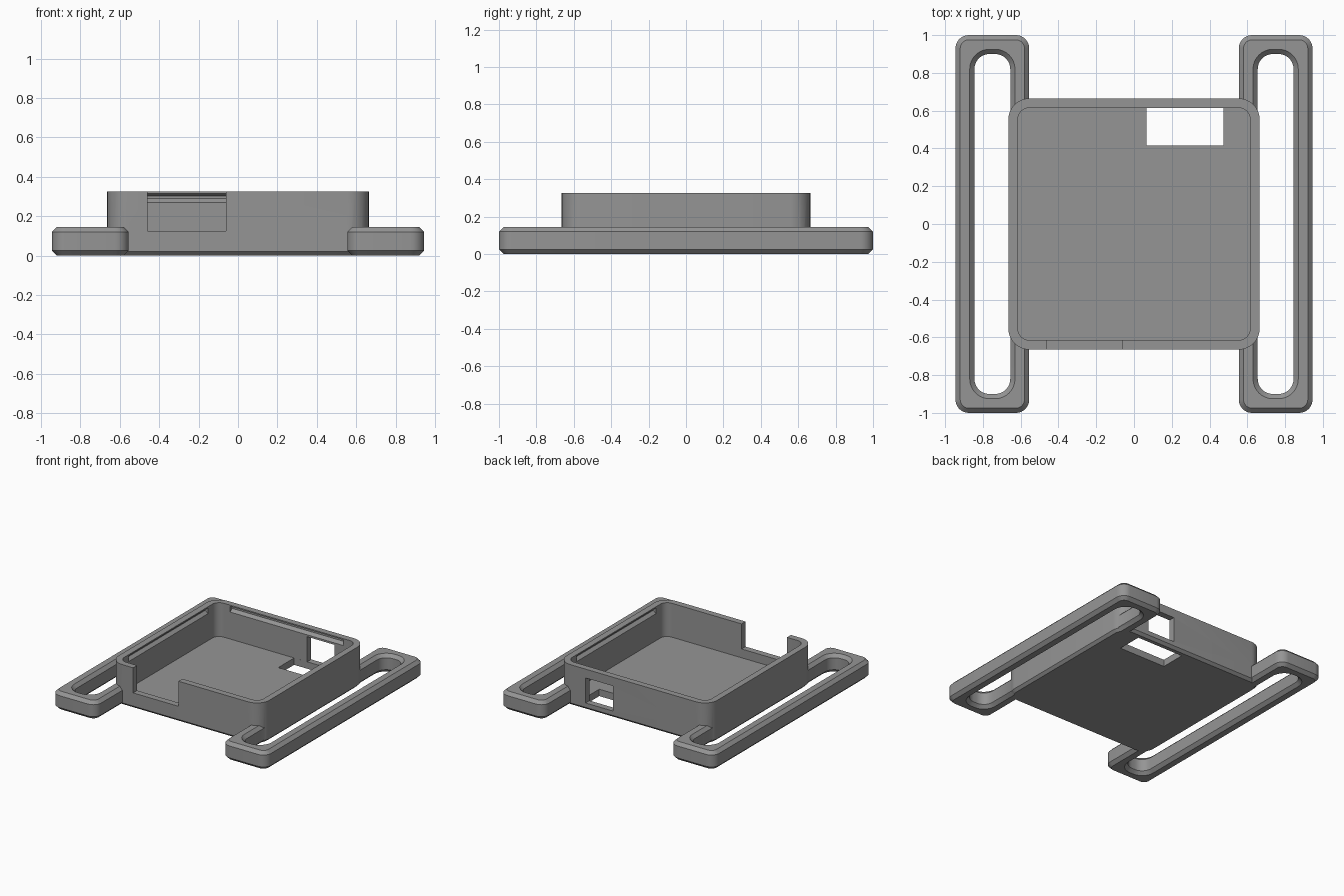
import bpy, bmesh, math
from mathutils import Matrix

if "Cube" in bpy.data.objects:
    bpy.data.objects.remove(bpy.data.objects["Cube"])

grey = bpy.data.materials.new("grey plastic")
grey.diffuse_color = (0.3, 0.3, 0.3, 1)
grey.use_nodes = True
grey.node_tree.nodes["Principled BSDF"].inputs["Base Color"].default_value = grey.diffuse_color


def make_object(name, bm, cutter=False):
    bmesh.ops.recalc_face_normals(bm, faces=bm.faces)
    mesh = bpy.data.meshes.new(name)
    bm.to_mesh(mesh)
    bm.free()
    mesh.materials.append(grey)
    ob = bpy.data.objects.new(name, mesh)
    bpy.context.collection.objects.link(ob)
    ob.hide_render = cutter
    return ob


def rounded_loft(name, cx, rings, cutter=False, steps=8):
    """Stack of rounded rectangles; each ring is (z, half x, half y, radius)."""
    bm = bmesh.new()
    loops = []
    for z, hx, hy, r in rings:
        loop = []
        for q, (sx, sy) in enumerate([(1, 1), (-1, 1), (-1, -1), (1, -1)]):
            for i in range(steps + 1):
                a = math.pi / 2 * (q + i / steps)
                loop.append(bm.verts.new((cx + sx * (hx - r) + r * math.cos(a),
                                          sy * (hy - r) + r * math.sin(a), z)))
        loops.append(loop)
    n = len(loops[0])
    for lo, hi in zip(loops, loops[1:]):
        for i in range(n):
            bm.faces.new((lo[i], lo[(i + 1) % n], hi[(i + 1) % n], hi[i]))
    bm.faces.new(loops[0])
    bm.faces.new(loops[-1])
    return make_object(name, bm, cutter)


def box(name, x0, x1, y0, y1, z0, z1):
    bm = bmesh.new()
    bmesh.ops.create_cube(bm, size=1)
    for v in bm.verts:
        v.co = ((x0 + x1) / 2 + v.co.x * (x1 - x0),
                (y0 + y1) / 2 + v.co.y * (y1 - y0),
                (z0 + z1) / 2 + v.co.z * (z1 - z0))
    return make_object(name, bm, True)


def boolean(target, tool, operation):
    mod = target.modifiers.new("cut", 'BOOLEAN')
    mod.operation, mod.solver, mod.object = operation, 'EXACT', tool
    bpy.context.view_layer.objects.active = target
    bpy.ops.object.modifier_apply(modifier=mod.name)
    bpy.data.objects.remove(tool)


# Outer tray block with a small bottom chamfer
body = rounded_loft("strap_case", 0, [(0, 0.645, 0.645, 0.09), (0.02, 0.665, 0.665, 0.11),
                                      (0.325, 0.665, 0.665, 0.11)])

# Strap loops: chamfered bars, each with a long chamfered slot
H, C = 0.145, 0.025
for side in (-1, 1):
    loop = rounded_loft("strap_loop", side * 0.75,
                        [(0, 0.17, 0.975, 0.045), (C, 0.195, 1.0, 0.07),
                         (H - C, 0.195, 1.0, 0.07), (H, 0.17, 0.975, 0.045)])
    slot = rounded_loft("slot_cutter", side * 0.75,
                        [(-C, 0.145, 0.95, 0.13), (C, 0.095, 0.90, 0.08),
                         (H - C, 0.095, 0.90, 0.08), (H + C, 0.145, 0.95, 0.13)], True)
    boolean(loop, slot, 'DIFFERENCE')
    boolean(body, loop, 'UNION')

# Inner cavity, leaving a thin floor
boolean(body, rounded_loft("cavity_cutter", 0, [(0.055, 0.615, 0.615, 0.06),
                                                (0.5, 0.615, 0.615, 0.06)], True), 'DIFFERENCE')

# Snap grooves around the inside of the rim
for k in range(4):
    bm = bmesh.new()
    profile = [(0.60, 0.27), (0.615, 0.27), (0.64, 0.29), (0.64, 0.303), (0.615, 0.315), (0.60, 0.315)]
    face = bm.faces.new([bm.verts.new((-0.5, y, z)) for y, z in profile])
    ext = bmesh.ops.extrude_face_region(bm, geom=[face])["geom"]
    bmesh.ops.translate(bm, vec=(1.0, 0, 0),
                        verts=[g for g in ext if isinstance(g, bmesh.types.BMVert)])
    bm.transform(Matrix.Rotation(k * math.pi / 2, 4, 'Z'))
    boolean(body, make_object("groove_cutter", bm, True), 'DIFFERENCE')

# Front notch, floor opening and rear window
for args in (("notch_cutter", -0.46, -0.06, -0.8, -0.58, 0.125, 0.5),
             ("floor_cutter", 0.065, 0.475, 0.415, 0.6149, -0.1, 0.1),
             ("window_cutter", 0.18, 0.42, 0.58, 0.8, 0.055, 0.255)):
    boolean(body, box(*args), 'DIFFERENCE')

# Smooth the rounded corners, keep the hard edges
bpy.ops.object.select_all(action='DESELECT')
body.select_set(True)
bpy.context.view_layer.objects.active = body
bpy.ops.object.shade_smooth_by_angle(angle=math.radians(30))
